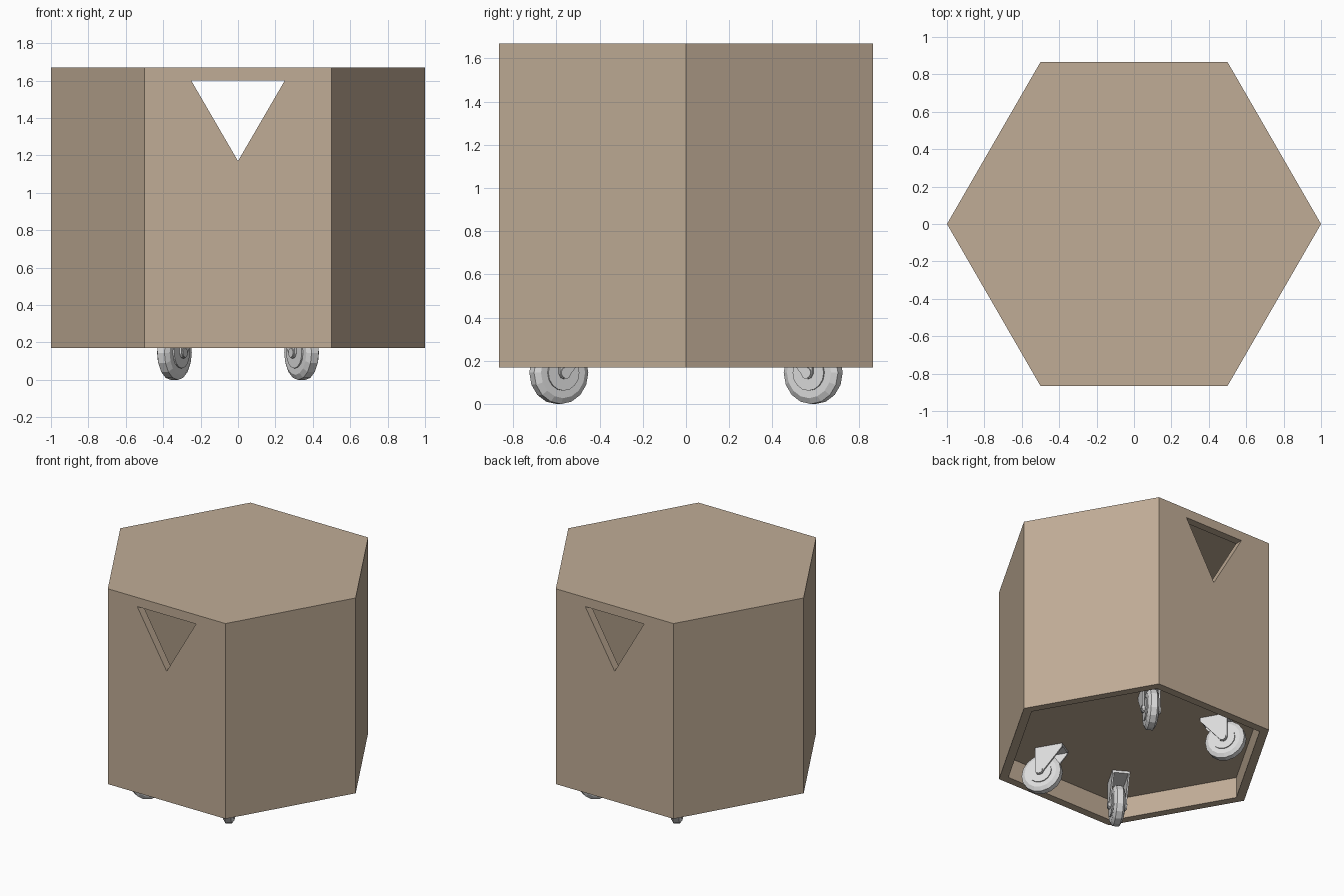
import bpy, bmesh, math
from mathutils import Vector, Matrix

if "Cube" in bpy.data.objects:
    bpy.data.objects.remove(bpy.data.objects["Cube"])


def material(name, rgb):
    m = bpy.data.materials.new(name)
    m.diffuse_color = (*rgb, 1)
    m.use_nodes = True
    m.node_tree.nodes["Principled BSDF"].inputs["Base Color"].default_value = m.diffuse_color
    return m


TAN = material("tan wood", (0.53, 0.415, 0.305))
GREY = material("light grey metal", (0.72, 0.72, 0.72))


def prism(name, pts, direction, mat):
    """Closed solid: a flat polygon of 3D points swept along a direction."""
    bm = bmesh.new()
    d = Vector(direction)
    a = [bm.verts.new(p) for p in pts]
    b = [bm.verts.new(Vector(p) + d) for p in pts]
    bm.faces.new(a)
    bm.faces.new(b)
    n = len(pts)
    for i in range(n):
        j = (i + 1) % n
        bm.faces.new((a[i], a[j], b[j], b[i]))
    bmesh.ops.recalc_face_normals(bm, faces=bm.faces)
    return finish(name, bm, mat)


def lathe(name, profile, mat, seg=16):
    """Profile of (offset, radius) pairs turned round the local y axis."""
    bm = bmesh.new()
    vs = [bm.verts.new((0, t, -r)) for t, r in profile]
    es = [bm.edges.new(p) for p in zip(vs, vs[1:])]
    bmesh.ops.spin(bm, geom=vs + es, cent=(0, 0, 0), axis=(0, 1, 0),
                   angle=math.tau, steps=seg)
    bmesh.ops.remove_doubles(bm, verts=bm.verts, dist=1e-5)
    bmesh.ops.recalc_face_normals(bm, faces=bm.faces)
    return finish(name, bm, mat)


def finish(name, bm, mat):
    me = bpy.data.meshes.new(name)
    bm.to_mesh(me)
    bm.free()
    me.materials.append(mat)
    ob = bpy.data.objects.new(name, me)
    bpy.context.collection.objects.link(ob)
    return ob


def hexagon(r, z):
    return [(r * math.cos(math.radians(60 * i)), r * math.sin(math.radians(60 * i)), z)
            for i in range(6)]


def cut(ob, cutter):
    mod = ob.modifiers.new("cut", 'BOOLEAN')
    mod.operation = 'DIFFERENCE'
    mod.solver = 'EXACT'
    mod.object = cutter
    bpy.context.view_layer.objects.active = ob
    bpy.ops.object.modifier_apply(modifier=mod.name)
    bpy.data.objects.remove(cutter)


# Hollow hexagonal body, open below, with triangular hand holes front and back
body = prism("body", hexagon(1.0, 0.17), (0, 0, 1.5), TAN)
cut(body, prism("cavity_cutter", hexagon(0.93, 0.0), (0, 0, 1.61), TAN))
cut(body, prism("handle_cutter", [(-0.25, -1, 1.6), (0.25, -1, 1.6), (0, -1, 1.17)],
                (0, 2, 0), TAN))

# Recessed floor that carries the casters
prism("floor_panel", hexagon(0.93, 0.33), (0, 0, 0.06), TAN)

# Four casters pointing outwards; local x is radial, axle along local y
WHEEL = [(0.039, 0.0), (0.039, 0.118), (0.022, 0.145)]
HUB = [(0.047, 0.0), (0.047, 0.083)]
AXLE = [(0.068, 0.0), (0.068, 0.025)]
FORK = [(0.03, 0.33), (-0.17, 0.33), (-0.17, 0.305), (-0.03, 0.14),
        (-0.02, 0.122), (0, 0.115), (0.02, 0.122), (0.03, 0.14)]


def both_sides(half):
    return half + [(-t, r) for t, r in reversed(half)]


for i, ang in enumerate((60, 120, 240, 300), 1):
    a = math.radians(ang)
    place = Matrix.Rotation(a, 4, 'Z') @ Matrix.Translation((0.68, 0, 0))
    lift = place @ Matrix.Translation((0, 0, 0.145))
    for part, half in (("wheel", WHEEL), ("hub", HUB), ("axle", AXLE)):
        lathe(f"caster_{part}_{i}", both_sides(half), GREY).matrix_world = lift
    for side, y in (("left", 0.05), ("right", -0.062)):
        prism(f"fork_{side}_{i}", [(x, y, z) for x, z in FORK],
              (0, 0.012, 0), GREY).matrix_world = place
    prism(f"fork_top_{i}", [(0.03, -0.06, 0.312), (-0.17, -0.06, 0.312),
                            (-0.17, 0.06, 0.312), (0.03, 0.06, 0.312)],
          (0, 0, 0.018), GREY).matrix_world = place
